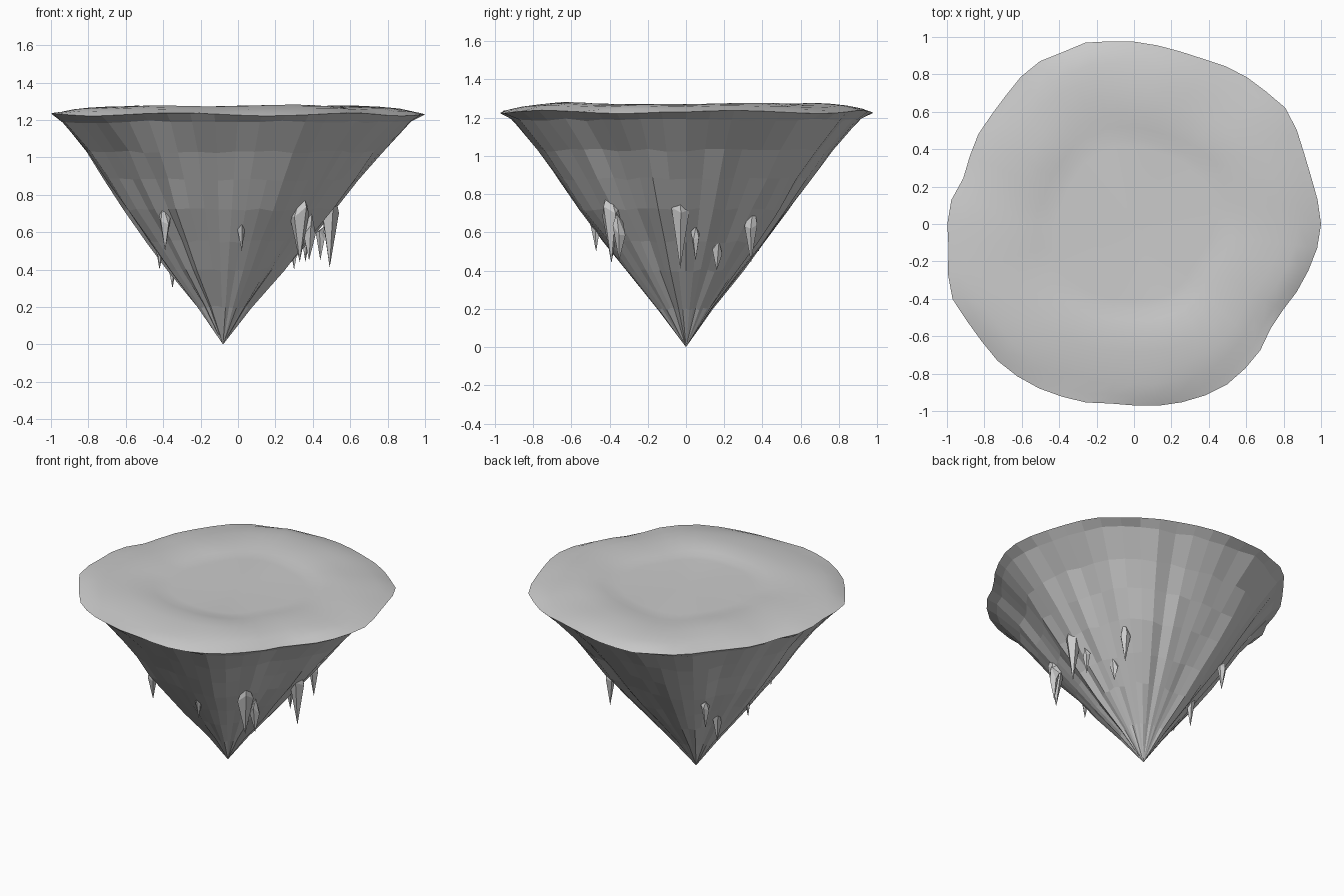
import bpy, bmesh, math, random
from mathutils import Vector, noise

random.seed(4)
cube = bpy.data.objects.get("Cube")
if cube:
    bpy.data.objects.remove(cube, do_unlink=True)


def material(name, value):
    mat = bpy.data.materials.new(name)
    mat.use_nodes = True
    colour = (value, value, value, 1)
    mat.diffuse_color = colour
    bsdf = mat.node_tree.nodes["Principled BSDF"]
    bsdf.inputs["Base Color"].default_value = colour
    bsdf.inputs["Roughness"].default_value = 0.8
    return mat


stone = material("stone grey", 0.6)

# Rim radius at equal angles, counter-clockwise from +x
RIM = [1.0, .99, .98, .985, 1.005, 1.02, 1.0, .99, .975, .957, .955, .963,
       .975, .985, 1.004, .995, 1.005, .993, .97, .96, .961, .95, .945, .985,
       .998, 1.0, 1.03, 1.05, 1.033, 1.028, 1.033, 1.026, 1.015, 1.0, .988, .968,
       .97, .98, .987, .992, .992, .975, .955, .92, .92, .943, .965, .988]
N = len(RIM)
RIM_Z = 1.23


def rim_point(i, scale, z):
    a = math.tau * i / N
    r = RIM[i] * scale
    return Vector((r * math.cos(a), r * math.sin(a), z))


def lofted(name, rings, pole, upward):
    """Join rings of points with quads and close the last ring to a pole."""
    bm = bmesh.new()
    loops = [[bm.verts.new(p) for p in ring] for ring in rings]
    tip = bm.verts.new(pole)
    for i in range(N):
        j = (i + 1) % N
        for lo, hi in zip(loops, loops[1:]):
            bm.faces.new((lo[i], lo[j], hi[j], hi[i]))
        bm.faces.new((loops[-1][i], loops[-1][j], tip))
    if not upward:
        bmesh.ops.reverse_faces(bm, faces=bm.faces)
    return finish(name, bm)


def finish(name, bm):
    mesh = bpy.data.meshes.new(name)
    bm.to_mesh(mesh)
    bm.free()
    mesh.materials.append(stone)
    obj = bpy.data.objects.new(name, mesh)
    bpy.context.collection.objects.link(obj)
    return obj


# Shared wavy rim
rim = [rim_point(i, 1, RIM_Z + 0.008 * math.sin(i * 0.8)) for i in range(N)]

# Plateau: rounded lip, gentle swell and a shallow flat basin
rings = [rim]
for scale, z in [(.95, 1.245), (.88, 1.26), (.8, 1.268), (.7, 1.274),
                 (.6, 1.272), (.53, 1.265), (.47, 1.257), (.42, 1.255)]:
    wave = 0.014 * min(1, max(0, (scale - .42) * 6))
    ring = []
    for i in range(N):
        p = rim_point(i, scale, z)
        p.z += wave * noise.noise(p * 2.5)
        ring.append(p)
    rings.append(ring)
plateau = lofted("plateau_top", rings, (0, 0, 1.255), True)
for poly in plateau.data.polygons:
    poly.use_smooth = True

# Tapering underside with vertical gullies, leaning to its tip
gully = [random.uniform(-1, 1) for _ in range(N)]
rings = [rim]
for scale, z in [(.94, 1.19), (.79, 1.03), (.68, .88), (.565, .72),
                 (.43, .55), (.31, .4), (.145, .2)]:
    depth = 0.09 * (1 - z / RIM_Z)
    ring = []
    for i in range(N):
        rough = 1 + depth * gully[i] + random.uniform(-.012, .012)
        p = rim_point(i, scale * rough, z + random.uniform(-.008, .008))
        p.x -= 0.08 * (1 - z / RIM_Z)
        ring.append(p)
    rings.append(ring)
lofted("rock_underside", rings, (-.08, 0, 0), False)


# Hanging spikes: x, y, top, tip, half width
SPIKES = [(.49, -.03, .85, .41, .05), (.33, -.39, .83, .44, .055),
          (.38, -.35, .7, .45, .035), (.02, -.47, .73, .5, .03),
          (-.39, -.4, .75, .5, .035), (-.42, -.1, .65, .4, .03),
          (-.35, .15, .55, .3, .03), (-.1, -.31, .62, .42, .03),
          (.36, .34, .75, .44, .035), (.44, .05, .63, .45, .025),
          (.3, .16, .57, .4, .03), (-.42, .38, .7, .5, .03)]


def spike(name, x, y, top, tip, width):
    bm = bmesh.new()
    out = Vector((x + .04, y, 0)).normalized()
    high = bm.verts.new(Vector((x, y, top)) + out * .02)
    low = bm.verts.new((x, y, tip))
    mid = top - (top - tip) * .3
    start = random.uniform(0, math.tau)
    ring = []
    for k in range(5):
        a = start + math.tau * k / 5
        ring.append(bm.verts.new((x + width * math.cos(a), y + width * math.sin(a),
                                  mid + random.uniform(-.04, .04))))
    for k in range(5):
        a, b = ring[k], ring[(k + 1) % 5]
        bm.faces.new((a, b, high))
        bm.faces.new((b, a, low))
    return finish(name, bm)


for n, values in enumerate(SPIKES, 1):
    spike(f"hanging_spike_{n}", *values)
